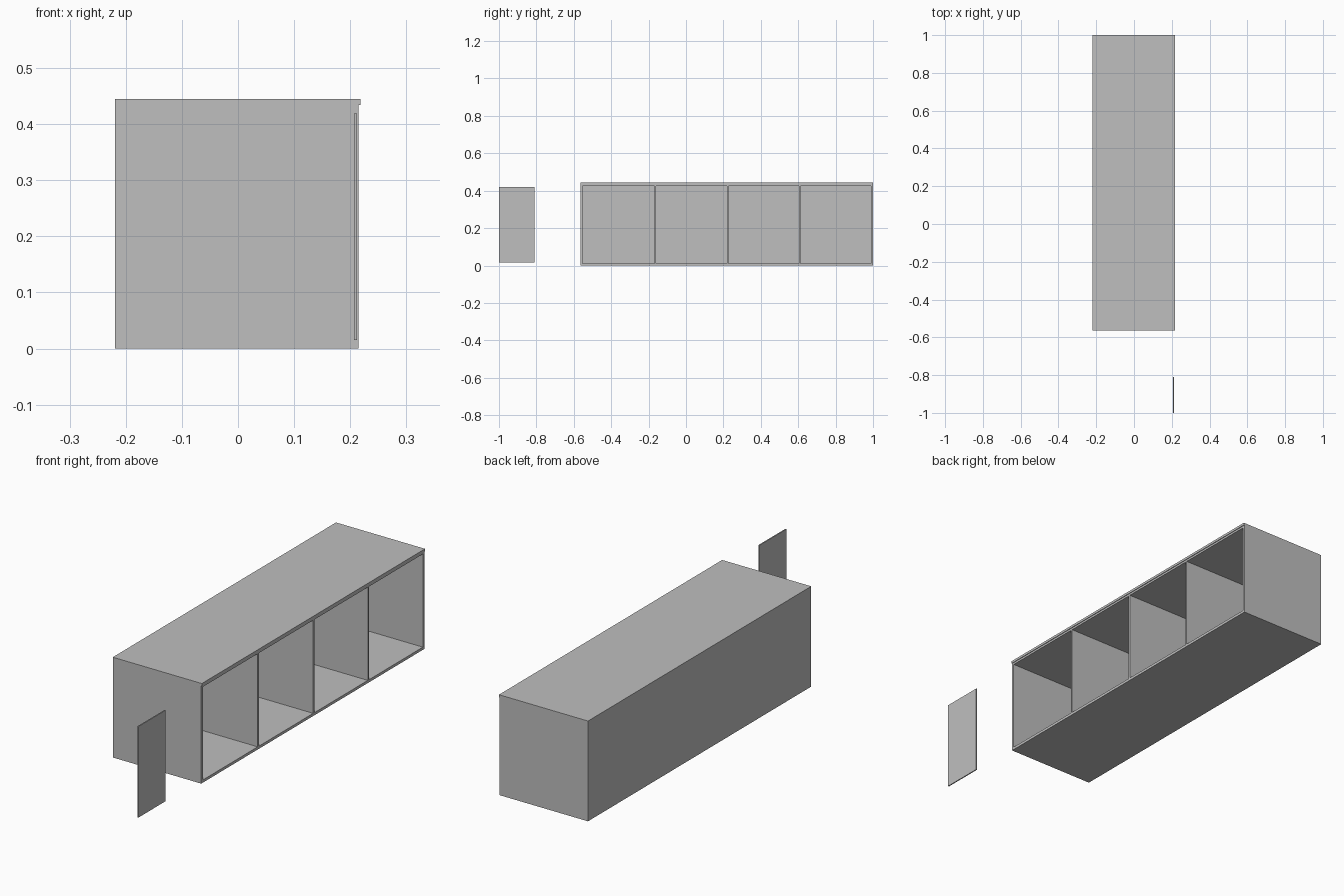
import bpy

cube = bpy.data.objects.get("Cube")
if cube:
    bpy.data.objects.remove(cube, do_unlink=True)

# One plain grey finish for every board
grey = bpy.data.materials.new("light_grey")
grey.use_nodes = True
colour = (0.52, 0.52, 0.52, 1)
grey.diffuse_color = colour
grey.node_tree.nodes["Principled BSDF"].inputs["Base Color"].default_value = colour


def board(name, x, y, z):
    """Flat board spanning the given (low, high) ranges."""
    spans = (x, y, z)
    bpy.ops.mesh.primitive_cube_add(size=1, location=[(a + b) / 2 for a, b in spans])
    obj = bpy.context.object
    obj.name = name
    obj.scale = [b - a for a, b in spans]
    bpy.ops.object.transform_apply(location=False, rotation=False, scale=True)
    obj.data.materials.append(grey)
    return obj


BACK, OPEN = -0.219, 0.215      # cabinet depth along x
NEAR, FAR = -0.565, 1.0         # cabinet length along y
WALL = 0.011
FLOOR, CEILING, LID, TOP = 0.012, 0.425, 0.434, 0.445
inner_x = (BACK + WALL, OPEN)

# Cabinet shell, open towards +x
board("bottom_panel", (BACK, OPEN), (NEAR, FAR), (0, FLOOR))
board("ceiling_panel", (BACK, OPEN), (NEAR, FAR), (CEILING, LID))
board("lid_with_lip", (BACK, OPEN + 0.003), (NEAR, FAR), (LID, TOP))
board("back_panel", (BACK, BACK + WALL), (NEAR, FAR), (FLOOR, CEILING))
board("near_end_panel", inner_x, (NEAR, NEAR + WALL), (FLOOR, CEILING))
board("far_end_panel", inner_x, (FAR - WALL, FAR), (FLOOR, CEILING))

# Dividers between the four compartments
for i, y in enumerate((-0.165, 0.224, 0.607)):
    board(f"divider_{i + 1}", inner_x, (y - 0.004, y + 0.004), (FLOOR, CEILING))

# Loose door panel standing apart from the cabinet
board("door_panel", (0.207, 0.212), (-1.0, -0.81), (0.015, 0.419))
